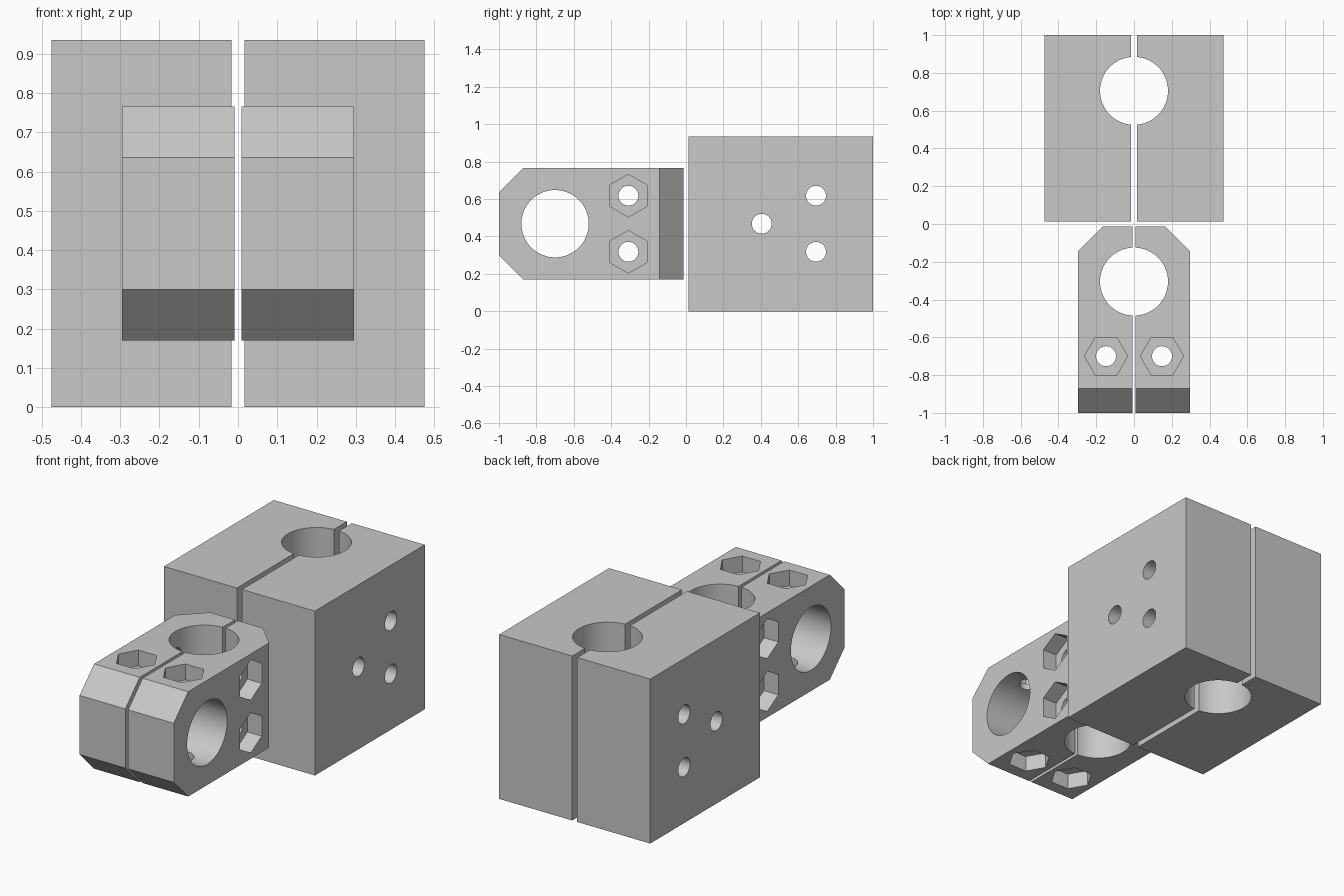
import bpy, bmesh, math
from mathutils import Matrix

if "Cube" in bpy.data.objects:
    bpy.data.objects.remove(bpy.data.objects["Cube"], do_unlink=True)

steel = bpy.data.materials.new("plain grey")
steel.use_nodes = True
GREY = (0.58, 0.58, 0.58, 1)
steel.diffuse_color = GREY
steel.node_tree.nodes["Principled BSDF"].inputs["Base Color"].default_value = GREY


def add_object(name, bm):
    bmesh.ops.recalc_face_normals(bm, faces=bm.faces)
    mesh = bpy.data.meshes.new(name)
    bm.to_mesh(mesh)
    bm.free()
    obj = bpy.data.objects.new(name, mesh)
    mesh.materials.append(steel)
    bpy.context.collection.objects.link(obj)
    return obj


def box(x, y, z):
    bm = bmesh.new()
    bmesh.ops.create_cube(bm, size=1)
    for v in bm.verts:
        v.co = [lim[0] if c < 0 else lim[1] for c, lim in zip(v.co, (x, y, z))]
    return bm


def prism(center, radius, depth, axis, sides=64):
    """Cutter along x or z, first corner on the z or x direction."""
    bm = bmesh.new()
    ring = [bm.verts.new((radius * math.cos(a), radius * math.sin(a), -depth / 2))
            for a in (math.tau * i / sides for i in range(sides))]
    face = bm.faces.new(ring)
    ext = bmesh.ops.extrude_face_region(bm, geom=[face])["geom"]
    bmesh.ops.translate(bm, verts=[g for g in ext if isinstance(g, bmesh.types.BMVert)],
                        vec=(0, 0, depth))
    turn = Matrix.Rotation(math.pi / 2, 4, "Y") if axis == "x" else Matrix()
    bmesh.ops.transform(bm, matrix=Matrix.Translation(center) @ turn, verts=bm.verts)
    cutter = add_object("cutter", bm)
    cutter.hide_render = True
    return cutter


def finish(name, bm, cutters):
    """Cut the holes out of the left half, then add the mirrored right half."""
    left = add_object("left_" + name, bm)
    for c in cutters:
        mod = left.modifiers.new("hole", "BOOLEAN")
        mod.operation, mod.solver, mod.object = "DIFFERENCE", "EXACT", c
    graph = bpy.context.evaluated_depsgraph_get()
    mesh = bpy.data.meshes.new_from_object(left.evaluated_get(graph))
    left.modifiers.clear()
    left.data = mesh
    for c in cutters:
        bpy.data.objects.remove(c, do_unlink=True)
    mesh.materials.clear()
    mesh.materials.append(steel)
    bm = bmesh.new()
    bm.from_mesh(mesh)
    for f in bm.faces:
        f.material_index = 0
    bmesh.ops.scale(bm, vec=(-1, 1, 1), verts=bm.verts)
    right = add_object("right_" + name, bm)
    bpy.ops.object.select_all(action="DESELECT")
    for obj in (left, right):
        obj.select_set(True)
    bpy.context.view_layer.objects.active = left
    bpy.ops.object.shade_smooth_by_angle(angle=math.radians(25))


BORE, BOLT, HEX, POCKET = 0.18, 0.053, 0.114, 0.09
MID = 0.468

# Large rear block: upright bore and three cross holes
cuts = [prism((0, 0.705, MID), BORE, 2, "z")]
for y, z in ((0.405, MID), (0.695, MID + 0.15), (0.695, MID - 0.15)):
    cuts.append(prism((0, y, z), BOLT, 2, "x"))
finish("rear_block", box((0.016, 0.475), (0.013, 1), (0, 0.935)), cuts)

# Small front clamp: chamfered front top and bottom, chamfered rear outer corner
W, Z0, Z1, BACK = 0.296, 0.17, 0.766, -0.013
clamp = box((0.009, W), (-1, BACK), (Z0, Z1))


def is_chamfered(edge):
    a, b = (v.co for v in edge.verts)
    front = a.y < -0.9 and b.y < -0.9 and abs(a.x - b.x) > 0.1
    rear = a.y > -0.1 and b.y > -0.1 and a.x > 0.1 and b.x > 0.1
    return front or rear


bmesh.ops.bevel(clamp, geom=[e for e in clamp.edges if is_chamfered(e)],
                offset=0.13, offset_type="OFFSET", segments=1, affect="EDGES")

# Crossing bores, bolt holes and hexagonal nut pockets
cuts = [prism((0, -0.305, MID), BORE, 2, "z"), prism((0, -0.7, MID), BORE, 2, "x")]
cuts.append(prism((0.148, -0.7, MID), BOLT, 2, "z"))
for z in (Z0, Z1):
    cuts.append(prism((0.148, -0.7, z), HEX, POCKET * 2, "z", 6))
for dz in (-0.15, 0.15):
    cuts.append(prism((0, -0.308, MID + dz), BOLT, 2, "x"))
    cuts.append(prism((W, -0.308, MID + dz), HEX, POCKET * 2, "x", 6))
finish("front_clamp", clamp, cuts)
